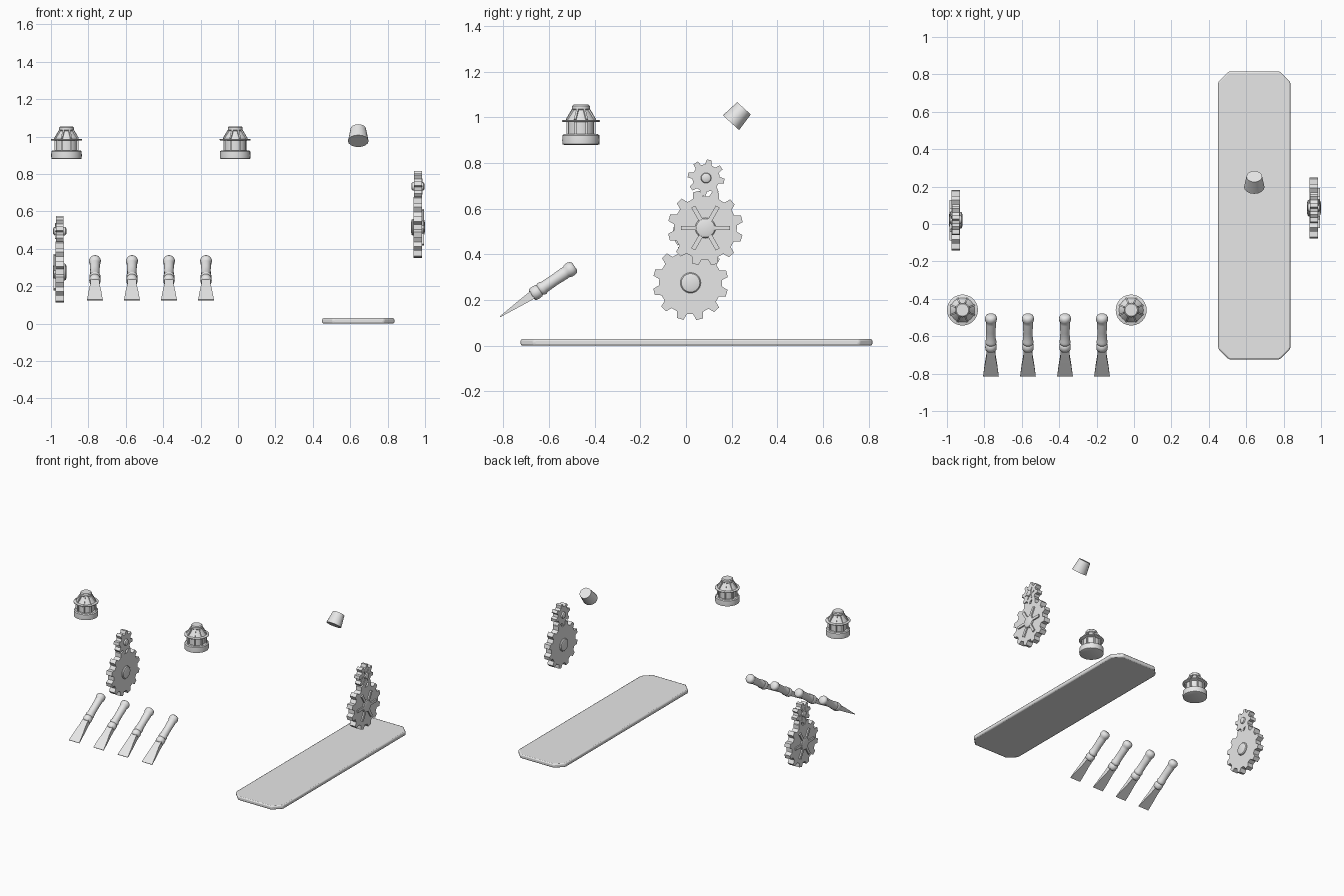
import bpy, bmesh, math
from mathutils import Matrix, Vector

if "Cube" in bpy.data.objects:
    bpy.data.objects.remove(bpy.data.objects["Cube"], do_unlink=True)

grey = bpy.data.materials.new("plain_grey")
grey.use_nodes = True
grey.diffuse_color = (0.8, 0.8, 0.8, 1)
grey.node_tree.nodes["Principled BSDF"].inputs["Base Color"].default_value = (0.8, 0.8, 0.8, 1)


def finish(name, bm, matrix, bevel=0, angle=35):
    """Turn a bmesh into a placed, shaded object."""
    bm.transform(matrix)
    bmesh.ops.recalc_face_normals(bm, faces=bm.faces)
    mesh = bpy.data.meshes.new(name)
    bm.to_mesh(mesh)
    bm.free()
    mesh.materials.append(grey)
    ob = bpy.data.objects.new(name, mesh)
    bpy.context.collection.objects.link(ob)
    bpy.ops.object.select_all(action='DESELECT')
    ob.select_set(True)
    bpy.context.view_layer.objects.active = ob
    bpy.ops.object.shade_smooth_by_angle(angle=math.radians(angle))
    if bevel:
        mod = ob.modifiers.new("Bevel", 'BEVEL')
        mod.width, mod.segments = bevel, 2
    return ob


def loft(bm, sections, sides=24, turn=0):
    """Closed tube through (height, half width, half depth) sections."""
    rings = []
    for h, w, d in sections:
        angles = [turn + math.tau * i / sides for i in range(sides)]
        rings.append([bm.verts.new((w * math.cos(a), d * math.sin(a), h)) for a in angles])
    for low, high in zip(rings, rings[1:]):
        for i in range(sides):
            j = (i + 1) % sides
            bm.faces.new((low[i], low[j], high[j], high[i]))
    bm.faces.new(rings[0])
    bm.faces.new(rings[-1])


def lathe(bm, profile, sides=24):
    loft(bm, [(h, r, r) for r, h in profile], sides)


def prism(bm, outline, low, high):
    bottom = [bm.verts.new((x, y, low)) for x, y in outline]
    top = [bm.verts.new((x, y, high)) for x, y in outline]
    n = len(outline)
    bm.faces.new(bottom)
    bm.faces.new(top)
    for i in range(n):
        j = (i + 1) % n
        bm.faces.new((bottom[i], bottom[j], top[j], top[i]))


def bar(bm, start, end, width):
    """Square bar between two points."""
    start, end = Vector(start), Vector(end)
    rot = (end - start).to_track_quat('Z', 'Y').to_matrix().to_4x4()
    size = Matrix.Diagonal((width, width, (end - start).length, 1))
    bmesh.ops.create_cube(bm, size=1, matrix=Matrix.Translation((start + end) / 2) @ rot @ size)


def polar(r, a, z=0):
    return (r * math.cos(a), r * math.sin(a), z)


# Gears: toothed plate, hub on both faces, raised spokes on the outer face
def gear(name, x, y, z, side, teeth, root, tip, half, hub, phase):
    bm = bmesh.new()
    step = math.tau / teeth
    outline = []
    for k in range(teeth):
        mid = k * step + math.radians(phase)
        for offset, r in ((-.31, root), (-.17, tip), (.17, tip), (.31, root)):
            outline.append(polar(r, mid + offset * step)[:2])
    prism(bm, outline, -half, half)
    edge = half + .014
    lathe(bm, [(hub * .6, -edge), (hub * .9, -edge + .004), (hub, -edge + .01),
               (hub, edge - .01), (hub * .9, edge - .004), (hub * .6, edge)])
    for k in range(6):
        a = k * math.tau / 6
        bar(bm, polar(hub * .8, a, half), polar(root * .78, a, half), root * .14)
    # local height points outward along x
    place = Matrix(((0, 0, side, x), (1, 0, 0, y), (0, 1, 0, z), (0, 0, 0, 1)))
    finish(name, bm, place)


for label, x, y, z, side in (("left", .962, .085, .515, 1), ("right", -.953, .02, .275, -1)):
    gear(label + "_large_gear", x, y, z, side, 12, .138, .165, .023, .045, 14)
    gear(label + "_small_gear", x, y + .003, z + .219, side, 8, .06, .081, .021, .023, 35)

# Lanterns: base, glass, guard ring, roof, cap and cage ribs
for label, x in (("right", -.917), ("middle", -.015)):
    bm = bmesh.new()
    lathe(bm, [(.074, 0), (.081, .003), (.082, .02), (.081, .042), (.074, .047),
               (.058, .047), (.058, .102), (.066, .108), (.036, .152),
               (.039, .156), (.039, .17), (.033, .176)])
    lathe(bm, [(.08, .1), (.083, .102), (.083, .107), (.08, .109)])
    for k in range(8):
        a = (k + .5) * math.tau / 8
        bar(bm, polar(.064, a, .044), polar(.064, a, .112), .009)
        bar(bm, polar(.066, a, .11), polar(.038, a, .154), .009)
    finish(label + "_lantern", bm, Matrix.Translation((x, -.46, .879)))

# Chisels: flared flat blade, collar and knobbed handle
for k in range(4):
    place = (Matrix.Translation((-.765 + k * .198, -.815, .126))
             @ Matrix.Rotation(math.radians(-56), 4, 'X'))
    bm = bmesh.new()
    root2 = math.sqrt(2)
    blade = [(0, .042, .002), (.07, .034, .009), (.13, .025, .015), (.18, .022, .019)]
    loft(bm, [(h, w * root2, d * root2) for h, w, d in blade], 4, math.pi / 4)
    finish("chisel_blade_%d" % (k + 1), bm, place)
    bm = bmesh.new()
    lathe(bm, [(.022, .168), (.029, .174), (.031, .19), (.029, .206), (.025, .21),
               (.029, .216), (.03, .226), (.026, .236), (.025, .29), (.027, .34),
               (.026, .352), (.031, .36), (.032, .376), (.028, .388), (.018, .395)], 20)
    finish("chisel_handle_%d" % (k + 1), bm, place, angle=50)

# Tilted tapered cup
bm = bmesh.new()
loft(bm, [(0, .055, .048), (.085, .042, .04)], 16)
finish("tapered_cup", bm, Matrix.Translation((.643, .197, .976))
       @ Matrix.Rotation(math.radians(-42), 4, 'X'))

# Long board with clipped corners and softened rim
bm = bmesh.new()
w, d, c = .193, .77, .057
corners = [(w, d - c), (w - c, d), (c - w, d), (-w, d - c),
           (-w, c - d), (c - w, -d), (w - c, -d), (w, c - d)]
prism(bm, corners, 0, .029)
finish("long_board", bm, Matrix.Translation((.643, .046, 0)), bevel=.008)
